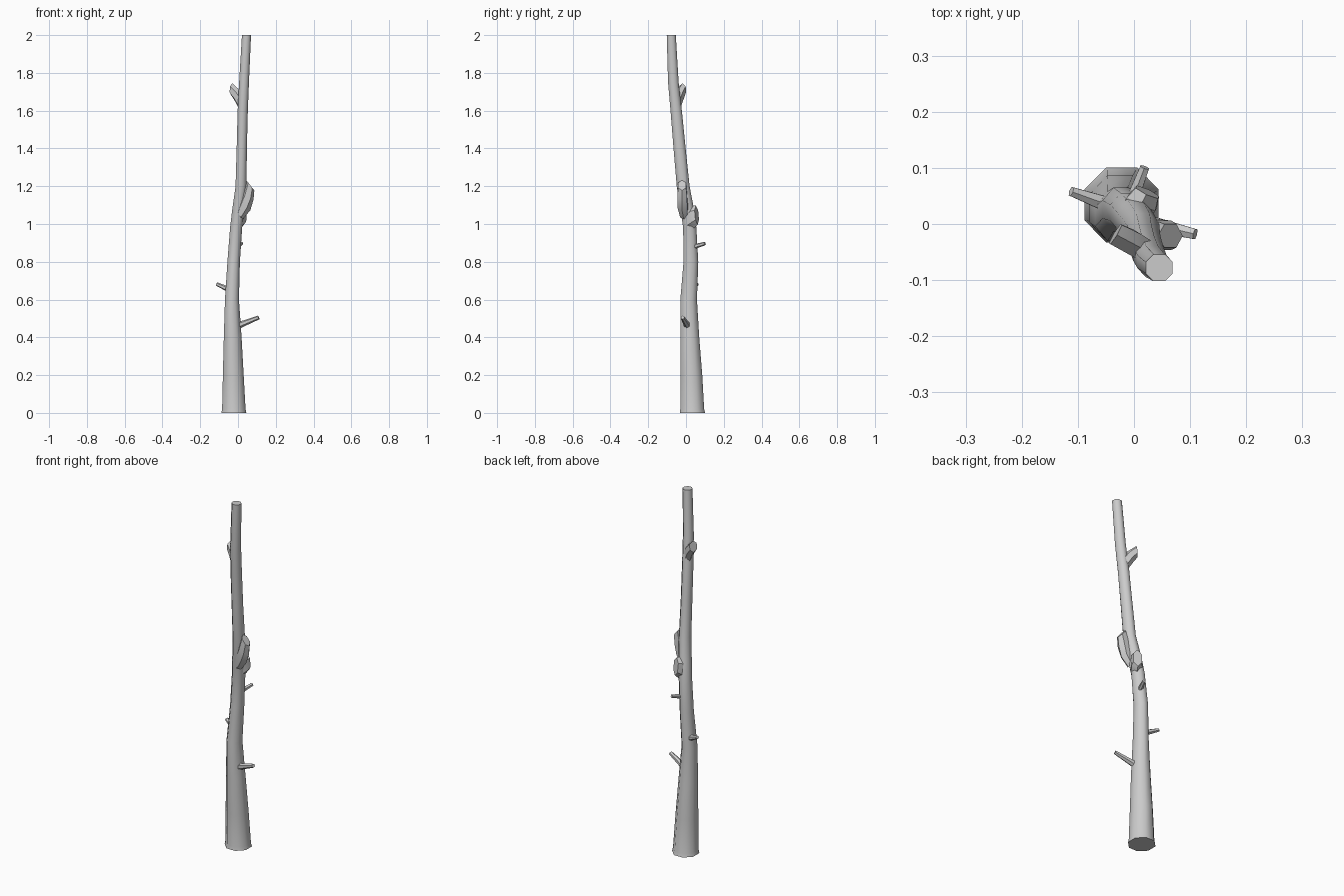
import bpy, bmesh, math
from mathutils import Vector


def limb(name, rings, sides, smooth=50):
    """Loft rings (centre, normal, half width, half height) into a capped limb."""
    bm = bmesh.new()
    loops = []
    for c, n, w, h in rings:
        n = Vector(n).normalized()
        up = Vector((0, 1, 0)) if abs(n.z) > 0.99 else Vector((0, 0, 1))
        v = (up - n * up.dot(n)).normalized()
        u = v.cross(n)
        loop = []
        for i in range(sides):
            a = 2 * math.pi * (i + 0.5) / sides
            s = 1 / math.cos(math.pi / sides)
            loop.append(bm.verts.new(Vector(c) + u * (w * s * math.cos(a)) + v * (h * s * math.sin(a))))
        loops.append(loop)
    for a, b in zip(loops, loops[1:]):
        for i in range(sides):
            j = (i + 1) % sides
            bm.faces.new((a[i], a[j], b[j], b[i]))
    bm.faces.new(loops[0])
    bm.faces.new(loops[-1])
    bmesh.ops.recalc_face_normals(bm, faces=bm.faces)
    mesh = bpy.data.meshes.new(name)
    bm.to_mesh(mesh)
    bm.free()
    ob = bpy.data.objects.new(name, mesh)
    bpy.context.collection.objects.link(ob)
    bpy.ops.object.select_all(action='DESELECT')
    ob.select_set(True)
    bpy.context.view_layer.objects.active = ob
    bpy.ops.object.shade_smooth_by_angle(angle=math.radians(smooth))
    return ob


# Crooked tapering trunk: z, x centre, y centre, half width x, half width y
trunk = [
    (0.00, -0.022, 0.034, 0.066, 0.067),
    (0.02, -0.022, 0.033, 0.062, 0.063),
    (0.20, -0.025, 0.028, 0.055, 0.058),
    (0.40, -0.028, 0.020, 0.047, 0.050),
    (0.60, -0.032, 0.014, 0.037, 0.044),
    (0.80, -0.023, 0.026, 0.033, 0.039),
    (0.98, -0.010, 0.020, 0.032, 0.035),
    (1.08, 0.002, 0.006, 0.032, 0.036),
    (1.20, 0.016, -0.015, 0.029, 0.034),
    (1.40, 0.020, -0.034, 0.027, 0.032),
    (1.60, 0.025, -0.052, 0.027, 0.030),
    (1.75, 0.032, -0.067, 0.026, 0.028),
    (2.00, 0.045, -0.078, 0.024, 0.024),
]
limb("trunk", [((x, y, z), (0, 0, 1), w, h) for z, x, y, w, h in trunk], 8)

# Cut branch stub on the right
limb("right_stub", [
    ((0.010, -0.010, 1.045), (0.6, -0.1, 0.5), 0.020, 0.022),
    ((0.036, -0.016, 1.095), (0.6, -0.1, 0.8), 0.026, 0.032),
    ((0.052, -0.020, 1.145), (0.5, 0, 0.85), 0.026, 0.030),
    ((0.065, -0.021, 1.205), (0.78, 0, 0.62), 0.021, 0.030)], 6, 30)

# Cut branch stub at the back
limb("back_stub", [
    ((-0.005, 0.010, 1.015), (0.43, 0.9, 0.1), 0.026, 0.045),
    ((0.014, 0.038, 1.038), (0.43, 0.9, 0.1), 0.028, 0.052),
    ((0.024, 0.057, 1.047), (0.43, 0.9, 0.1), 0.022, 0.044)], 6, 30)

# Cut branch stub near the top left
limb("upper_stub", [
    ((0.020, -0.047, 1.640), (-0.7, 0.4, 0.6), 0.020, 0.028),
    ((-0.005, -0.032, 1.682), (-0.8, 0.5, 0.5), 0.021, 0.028),
    ((-0.033, -0.018, 1.713), (-0.83, 0.5, 0.1), 0.020, 0.028)], 6, 30)

# Thin broken twigs: root, tip, root radius, tip radius
twigs = {
    "right_twig": ((-0.010, 0.010, 0.458), (0.109, -0.018, 0.505), 0.016, 0.009),
    "left_twig": ((-0.040, 0.032, 0.650), (-0.112, 0.058, 0.682), 0.014, 0.008),
    "back_twig": ((-0.008, 0.030, 0.876), (0.019, 0.101, 0.897), 0.012, 0.008),
}
for name, (root, tip, r0, r1) in twigs.items():
    n = Vector(tip) - Vector(root)
    limb(name, [(root, n, r0, r0), (tip, n, r1, r1)], 6)
